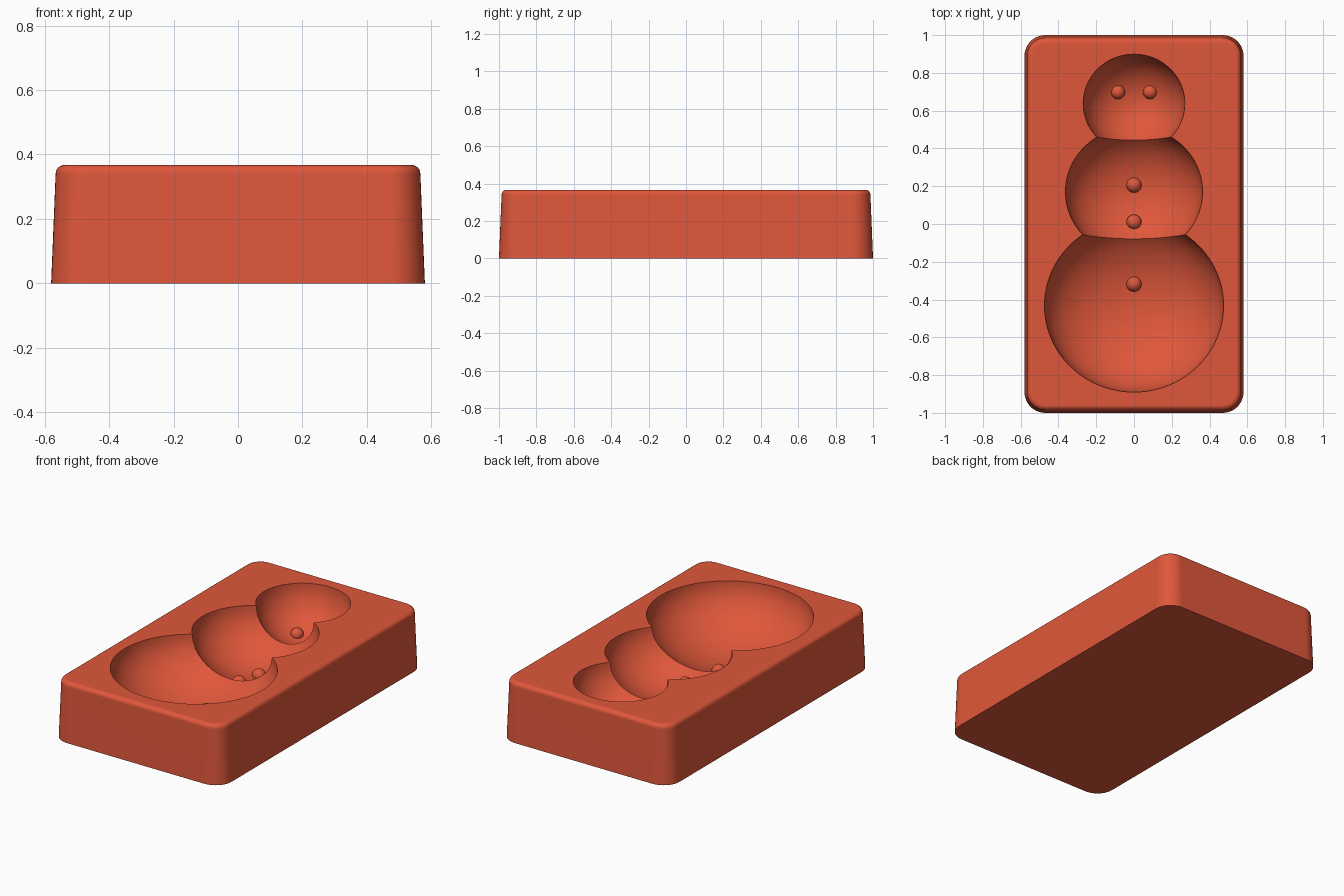
import bpy, bmesh
from math import cos, sin, pi, radians

old = bpy.data.objects.get("Cube")
if old:
    bpy.data.objects.remove(old, do_unlink=True)

HALF_X, HALF_Y, HEIGHT = 0.58, 1.0, 0.367
CORNER, FILLET = 0.11, 0.027

red = bpy.data.materials.new("coral red")
red.use_nodes = True
colour = (0.74, 0.096, 0.043, 1)
red.diffuse_color = colour
red.node_tree.nodes["Principled BSDF"].inputs["Base Color"].default_value = colour


def activate(obj):
    bpy.ops.object.select_all(action="DESELECT")
    obj.select_set(True)
    bpy.context.view_layer.objects.active = obj


def ball(name, location, radii, segments):
    bpy.ops.mesh.primitive_uv_sphere_add(segments=segments, ring_count=segments // 2, location=location)
    obj = bpy.context.object
    obj.name = name
    obj.scale = radii
    bpy.ops.object.transform_apply(location=False, rotation=False, scale=True)
    bpy.ops.object.shade_smooth()
    obj.data.materials.append(red)
    return obj


def rounded_ring(bm, inset, z, steps=10):
    """Rounded rectangle of vertices, shrunk by inset."""
    r = CORNER - inset
    ring = []
    for k, (sx, sy) in enumerate([(1, 1), (-1, 1), (-1, -1), (1, -1)]):
        for i in range(steps + 1):
            a = (k + i / steps) * pi / 2
            ring.append(bm.verts.new((sx * (HALF_X - CORNER) + r * cos(a),
                                      sy * (HALF_Y - CORNER) + r * sin(a), z)))
    return ring


# Tapered block with rounded corners and a filleted top rim
draft = 0.014
profile = [(0, 0)]
for i in range(7):
    a = i / 6 * pi / 2
    profile.append((draft + FILLET * (1 - cos(a)), HEIGHT - FILLET * (1 - sin(a))))
bm = bmesh.new()
rings = [rounded_ring(bm, inset, z) for inset, z in profile]
for low, high in zip(rings, rings[1:]):
    for i in range(len(low)):
        j = (i + 1) % len(low)
        bm.faces.new((low[i], low[j], high[j], high[i]))
bm.faces.new(rings[0][::-1])
bm.faces.new(rings[-1])
mesh = bpy.data.meshes.new("mold_block")
bm.to_mesh(mesh)
bm.free()
mesh.materials.append(red)
block = bpy.data.objects.new("mold_block", mesh)
bpy.context.collection.objects.link(block)

# Three flattened hollows: centre y and radii along x, y and z
hollows = {
    "head": (0.638, (0.269, 0.261, 0.258)),
    "chest": (0.171, (0.363, 0.344, 0.284)),
    "base": (-0.432, (0.474, 0.458, 0.307)),
}
for name, (y, radii) in hollows.items():
    cutter = ball(name + "_cutter", (0, y, HEIGHT), radii, 96)
    cutter.rotation_euler.z = 0.01
    cutter.hide_render = True
    cut = block.modifiers.new(name + "_hollow", "BOOLEAN")
    cut.operation = "DIFFERENCE"
    cut.solver = "EXACT"
    cut.object = cutter
    activate(block)
    bpy.ops.object.modifier_apply(modifier=cut.name)
    bpy.data.objects.remove(cutter, do_unlink=True)

activate(block)
bpy.ops.object.shade_smooth_by_angle(angle=radians(30))
weighted = block.modifiers.new("even_shading", "WEIGHTED_NORMAL")
weighted.keep_sharp = True


# Eyes and buttons sit on the floor of their hollow
def stud(name, hollow, x, y, radius):
    cy, (rx, ry, rz) = hollows[hollow]
    depth = rz * (1 - (x / rx) ** 2 - ((y - cy) / ry) ** 2) ** 0.5
    ball(name, (x, y, HEIGHT - depth), (radius,) * 3, 32)


for side, x in (("left", 0.085), ("right", -0.085)):
    stud(side + "_eye", "head", x, 0.698, 0.037)
stud("upper_button", "chest", 0, 0.206, 0.04)
stud("middle_button", "chest", 0, 0.01, 0.04)
stud("lower_button", "base", 0, -0.318, 0.04)
